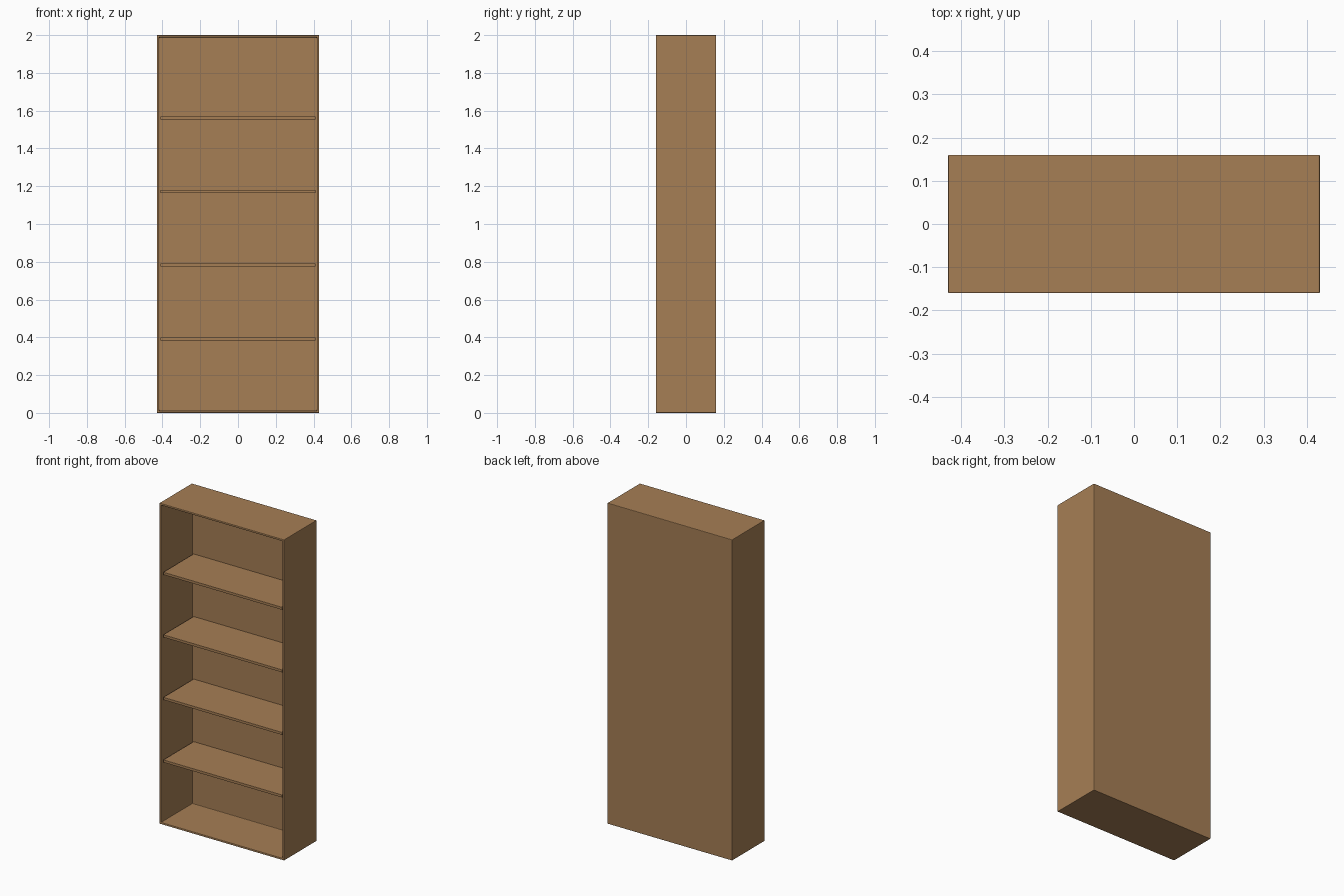
import bpy, bmesh

if "Cube" in bpy.data.objects:
    bpy.data.objects.remove(bpy.data.objects["Cube"])

W, D, H = 0.86, 0.32, 2.0
WALL = 0.012          # case panel thickness
SHELF_W, SHELF_T = 0.82, 0.016

wood = bpy.data.materials.new("wood")
wood.diffuse_color = (0.38, 0.21, 0.09, 1)
wood.use_nodes = True
wood.node_tree.nodes["Principled BSDF"].inputs["Base Color"].default_value = wood.diffuse_color


def box(name, size, loc, open_front=False):
    bm = bmesh.new()
    bmesh.ops.create_cube(bm, size=1)
    bmesh.ops.scale(bm, vec=size, verts=bm.verts)
    if open_front:
        front = [f for f in bm.faces if f.normal.y < -0.5]
        bmesh.ops.delete(bm, geom=front, context='FACES_ONLY')
    mesh = bpy.data.meshes.new(name)
    bm.to_mesh(mesh)
    bm.free()
    ob = bpy.data.objects.new(name, mesh)
    ob.location = loc
    bpy.context.collection.objects.link(ob)
    mesh.materials.append(wood)
    return ob


def soften(ob, width):
    bevel = ob.modifiers.new("soft_edges", 'BEVEL')
    bevel.width = width
    bevel.segments = 2
    bevel.limit_method = 'ANGLE'


# Open-fronted case: top, bottom, sides and back in one thin shell
case = box("case", (W, D, H), (0, 0, H / 2), open_front=True)
shell = case.modifiers.new("panel_thickness", 'SOLIDIFY')
shell.thickness = WALL
shell.offset = -1
shell.use_even_offset = True
soften(case, 0.003)

# Four evenly spaced shelves, slightly narrower than the case and set back
shelf_front, shelf_back = -D / 2 + 0.01, D / 2 - WALL + 0.002
for i in range(1, 5):
    shelf = box(f"shelf_{i}", (SHELF_W, shelf_back - shelf_front, SHELF_T),
                (0, (shelf_front + shelf_back) / 2, 0.002 + 0.39 * i))
    soften(shelf, 0.001)
